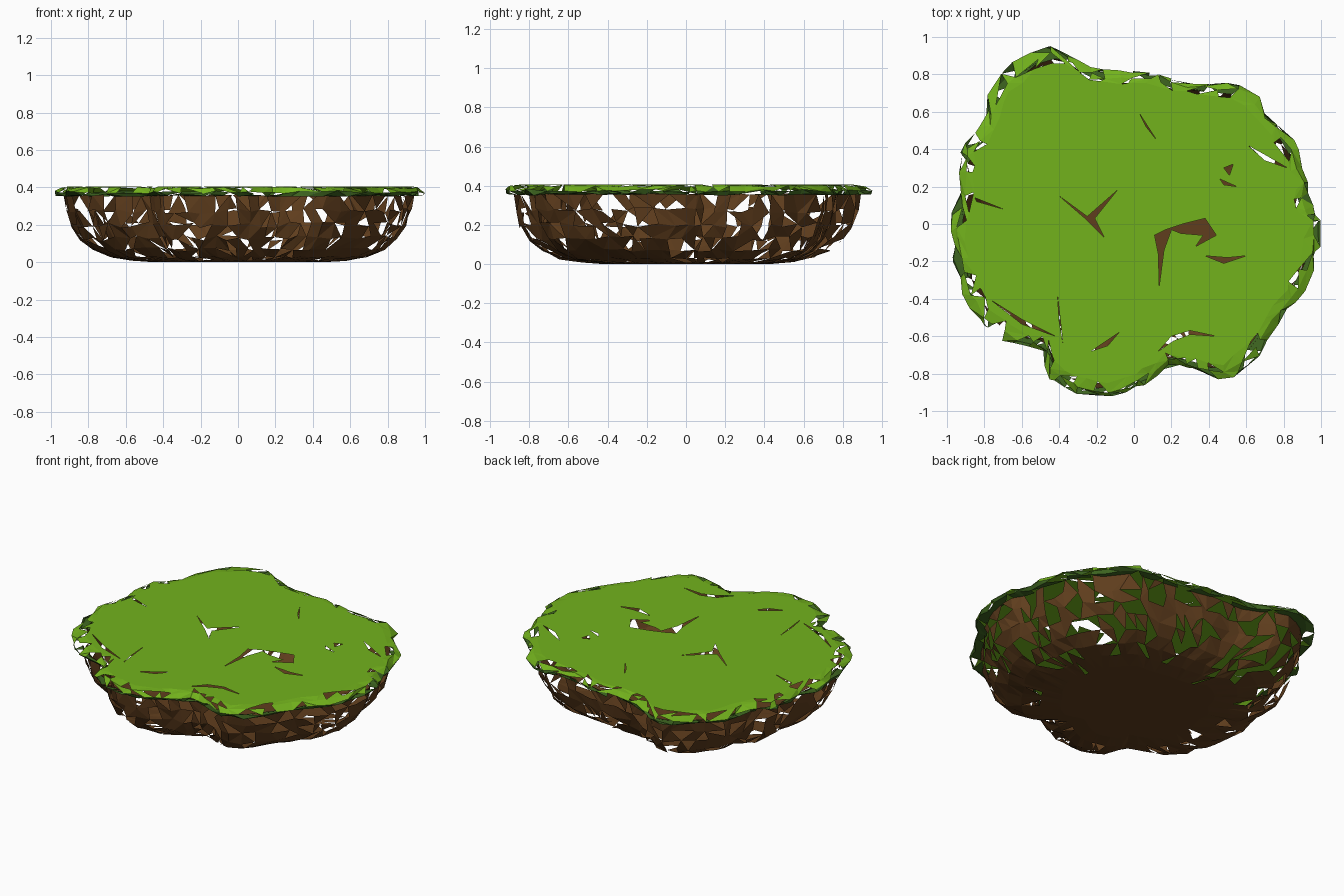
import bpy, bmesh, math, random
from mathutils import Vector

if "Cube" in bpy.data.objects:
    bpy.data.objects.remove(bpy.data.objects["Cube"])

random.seed(4)
N = 76  # facets around the island

# lobed outline of the grass, counter-clockwise from the right
OUTLINE = [(1, 0), (.95, .1), (.94, .25), (.87, .44), (.74, .58), (.59, .74), (.4, .76),
           (.2, .79), (.05, .82), (-.15, .82), (-.3, .87), (-.45, .95), (-.65, .85),
           (-.78, .68), (-.83, .5), (-.94, .4), (-.94, .2), (-.99, 0), (-.97, -.2),
           (-.9, -.4), (-.82, -.53), (-.66, -.64), (-.5, -.68), (-.46, -.81), (-.35, -.89),
           (-.19, -.94), (-.03, -.9), (.1, -.83), (.22, -.76), (.36, -.8), (.52, -.82),
           (.68, -.68), (.8, -.5), (.91, -.36), (.98, -.2)]


def outline(u):
    """Smooth closed curve through the outline, u in 0..1."""
    k = len(OUTLINE)
    f = (u % 1) * k
    i, t = int(f), f - int(f)
    a, b, c, d = (Vector(OUTLINE[(i + j) % k]) for j in (-1, 0, 1, 2))
    return 0.5 * (2 * b + (c - a) * t + (2 * a - 5 * b + 4 * c - d) * t * t
                  + (3 * b - a - 3 * c + d) * t ** 3)


def material(name, rgb):
    m = bpy.data.materials.new(name)
    m.diffuse_color = (*rgb, 1)
    m.use_nodes = True
    m.node_tree.nodes["Principled BSDF"].inputs["Base Color"].default_value = m.diffuse_color
    return m


def shell(bm, profile):
    """Stack jittered rings (scale, z, radial jitter, z jitter, share of shards missing)."""
    rings = []
    for s, z, rj, zj, _ in profile:
        ring = []
        for i in range(N):
            p = outline((i + random.uniform(-.35, .35)) / N)
            p = p * (s + random.uniform(-rj, rj))
            ring.append(bm.verts.new((p.x, p.y, z + random.uniform(-zj, zj))))
        rings.append(ring)
    for (a, b, row) in zip(rings, rings[1:], profile):
        for i in range(N):
            k = (i + 1) % N
            q = [a[i], a[k], b[k], b[i]]
            r = random.randint(0, 1)
            q = q[r:] + q[:r]
            for tri in ((q[0], q[1], q[2]), (q[0], q[2], q[3])):
                if random.random() > row[4]:
                    bm.faces.new(tri)
    return rings


def cap(bm, ring, holes, up):
    """Flat fill of a ring, leaving torn holes open."""
    loops = [ring] + [[bm.verts.new((x, y, ring[0].co.z)) for x, y in h] for h in holes]
    edges = []
    for lp in loops:
        for a, b in zip(lp, lp[1:] + lp[:1]):
            edges.append(bm.edges.get((a, b)) or bm.edges.new((a, b)))
    res = bmesh.ops.triangle_fill(bm, use_beauty=True, use_dissolve=False, edges=edges)
    for f in res["geom"]:
        if isinstance(f, bmesh.types.BMFace):
            f.normal_update()
            if (f.normal.z > 0) != up:
                f.normal_flip()


def finish(bm, name, mats, rule):
    loose = [e for e in bm.edges if not e.link_faces]
    bmesh.ops.delete(bm, geom=loose, context='EDGES')
    bmesh.ops.delete(bm, geom=[v for v in bm.verts if not v.link_faces], context='VERTS')
    for f in bm.faces:
        f.material_index = rule(f)
        f.smooth = False
    me = bpy.data.meshes.new(name)
    bm.to_mesh(me)
    bm.free()
    for m in mats:
        me.materials.append(m)
    bpy.context.collection.objects.link(bpy.data.objects.new(name, me))


grass = material("grass green", (.171, .45, .012))
dark = material("dark grass edge", (.05, .135, .015))
soil = material("soil brown", (.117, .048, .0125))

# soil bowl: flat base curving up into a steep broken wall
bm = bmesh.new()
rings = shell(bm, [(.45, 0, 0, 0, .02), (.58, .01, .003, .003, .1), (.69, .028, .004, .006, .22),
                   (.785, .07, .006, .01, .3), (.855, .13, .008, .016, .32),
                   (.9, .2, .01, .018, .32), (.925, .275, .01, .018, .32),
                   (.94, .358, .004, .004, 0)])
cap(bm, rings[0], [], False)
finish(bm, "soil_bowl", [soil], lambda f: 0)

# torn openings in the turf
TEARS = [
    [(.11, -.06), (.17, -.03), (.26, .0), (.38, .03), (.44, -.06), (.33, -.12), (.37, -.06),
     (.25, -.05), (.2, -.03), (.16, -.14), (.135, -.33), (.13, -.16)],
    [(-.4, .15), (-.25, .04), (-.09, .18), (-.21, .03), (-.16, -.07), (-.25, .02)],
    [(.38, -.17), (.5, -.18), (.6, -.17), (.48, -.21)],
    [(.13, -.68), (.2, -.6), (.3, -.57), (.44, -.6), (.3, -.59), (.21, -.625)],
    [(-.76, -.41), (-.6, -.51), (-.42, -.6), (-.6, -.535)],
    [(.48, .3), (.53, .32), (.51, .26)],
    [(.46, .24), (.55, .2), (.48, .21)],
    [(.61, .42), (.7, .37), (.82, .3), (.7, .34)],
    [(-.85, .14), (-.7, .08), (-.84, .12)],
    [(-.41, -.37), (-.38, -.64), (-.4, -.52)],
    [(.03, .59), (.12, .45), (.065, .52)],
    [(-.23, -.68), (-.08, -.58), (-.14, -.65)],
]

# turf: overhanging ragged lip and flat top
bm = bmesh.new()
rings = shell(bm, [(.93, .354, .006, .002, .2), (.98, .356, .02, .006, .28),
                   (.99, .375, .022, .008, .28), (.955, .398, .014, .005, .22),
                   (.91, .405, .014, 0, 0)])
cap(bm, rings[-1], TEARS, True)
finish(bm, "grass_turf", [grass, dark],
       lambda f: 1 if f.calc_center_median().z < .378 else 0)
